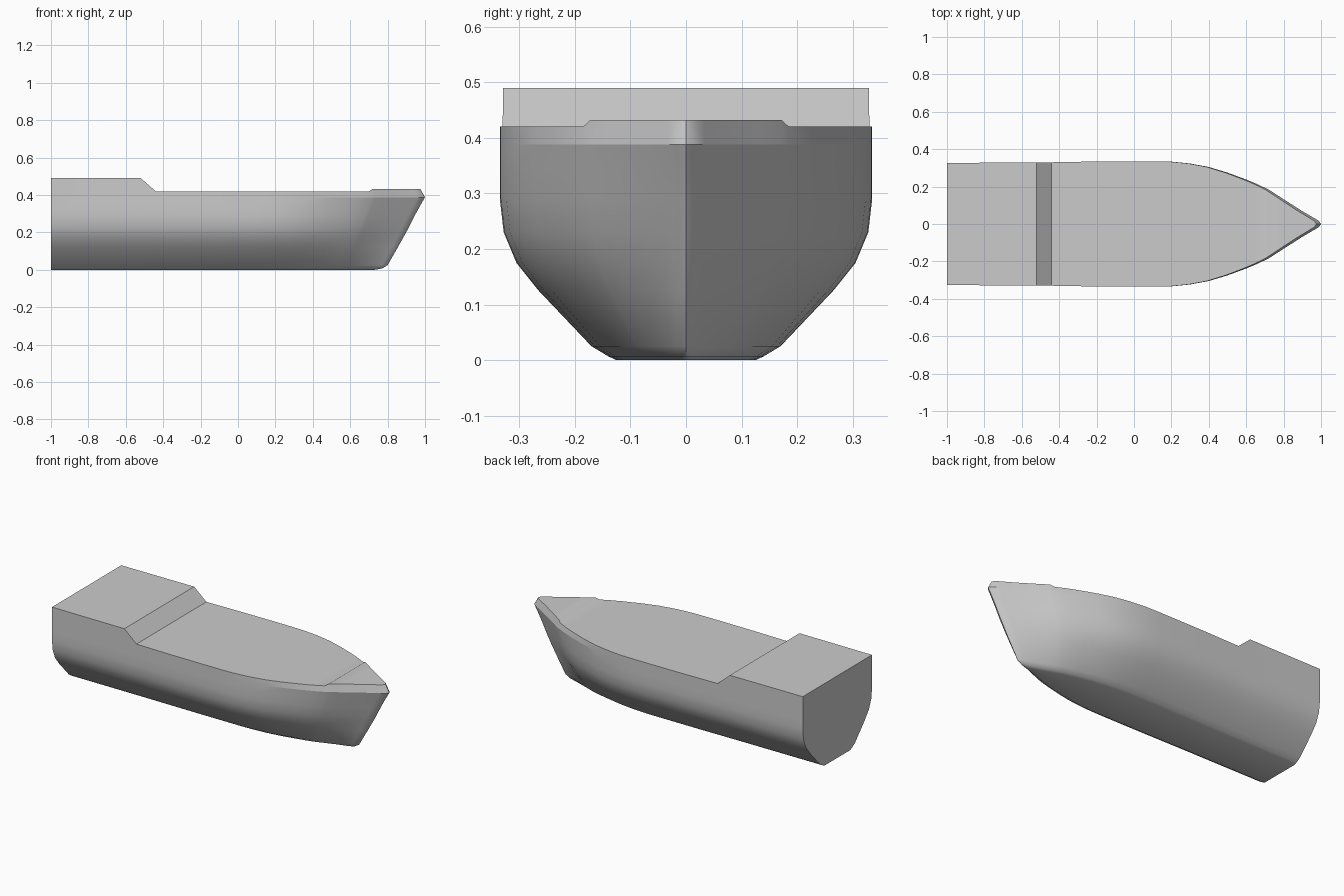
import bpy
import bmesh
import math

cube = bpy.data.objects.get("Cube")
if cube:
    bpy.data.objects.remove(cube, do_unlink=True)

# Single hull colour
grey = bpy.data.materials.new("hull grey")
grey.use_nodes = True
colour = (0.6, 0.6, 0.6, 1)
grey.diffuse_color = colour
grey.node_tree.nodes["Principled BSDF"].inputs["Base Color"].default_value = colour

# Waterlines from keel to deck edge: height, half breadth, stem position
WATERLINES = [
    (0, 0.125, 0.73), (0.007, 0.14, 0.77), (0.025, 0.17, 0.8),
    (0.125, 0.265, 0.857), (0.175, 0.305, 0.885), (0.23, 0.328, 0.915),
    (0.29, 0.335, 0.945), (0.345, 0.335, 0.975), (0.388, 0.335, 1),
    (0.42, 0.335, 0.975),
]
# Parallel aft body: position, breadth factor
AFT = [(-1, 0.975), (-0.52, 0.982), (-0.44, 0.985), (-0.2, 0.998)]
# Bow taper: fraction of the way to the stem, breadth factor
BOW = [
    (0, 1), (0.1, 1), (0.2, 0.995), (0.3, 0.965), (0.4, 0.91), (0.5, 0.82),
    (0.6, 0.71), (0.66, 0.635), (0.718, 0.552), (0.738, 0.515), (0.8, 0.395),
    (0.9, 0.205), (0.96, 0.1), (0.988, 0.05), (1, 0),
]


def deck_height(x):
    if x < -0.5:
        return 0.49
    return 0.432 if x > 0.71 else 0.42


bm = bmesh.new()


def hull_row(index, side):
    """Vertices of one waterline, from stern to stem."""
    z, breadth, stem = WATERLINES[index]
    points = AFT + [(u * stem, f) for u, f in BOW]
    top = index == len(WATERLINES) - 1
    return [bm.verts.new((x, side * breadth * f, deck_height(x) if top else z))
            for x, f in points]


def strip(a, b):
    """Bridge two rows of vertices."""
    for i in range(len(a) - 1):
        bm.faces.new((a[i], a[i + 1], b[i + 1], b[i]))


# Both sides of the hull
left = [hull_row(i, 1) for i in range(len(WATERLINES))]
right = [hull_row(i, -1) for i in range(len(WATERLINES))]
for rows in (left, right):
    for a, b in zip(rows, rows[1:]):
        strip(a, b)

# Deck, flat bottom and transom
strip(left[-1], right[-1])
strip(left[0], right[0])
bm.faces.new([r[0] for r in left] + [r[0] for r in reversed(right)])

bmesh.ops.remove_doubles(bm, verts=bm.verts, dist=0.0005)
bmesh.ops.dissolve_degenerate(bm, edges=bm.edges, dist=0.0001)
bmesh.ops.recalc_face_normals(bm, faces=bm.faces)

# Crisp knuckle line below the bow rail
for e in bm.edges:
    if all(abs(v.co.z - 0.388) < 0.001 and v.co.x > 0.35 for v in e.verts):
        e.smooth = False

mesh = bpy.data.meshes.new("ship_hull")
bm.to_mesh(mesh)
bm.free()
mesh.materials.append(grey)
hull = bpy.data.objects.new("ship_hull", mesh)
bpy.context.collection.objects.link(hull)

# Smooth hull plating with sharp deck edges
bpy.ops.object.select_all(action="DESELECT")
hull.select_set(True)
bpy.context.view_layer.objects.active = hull
bpy.ops.object.shade_smooth_by_angle(angle=math.radians(34))
